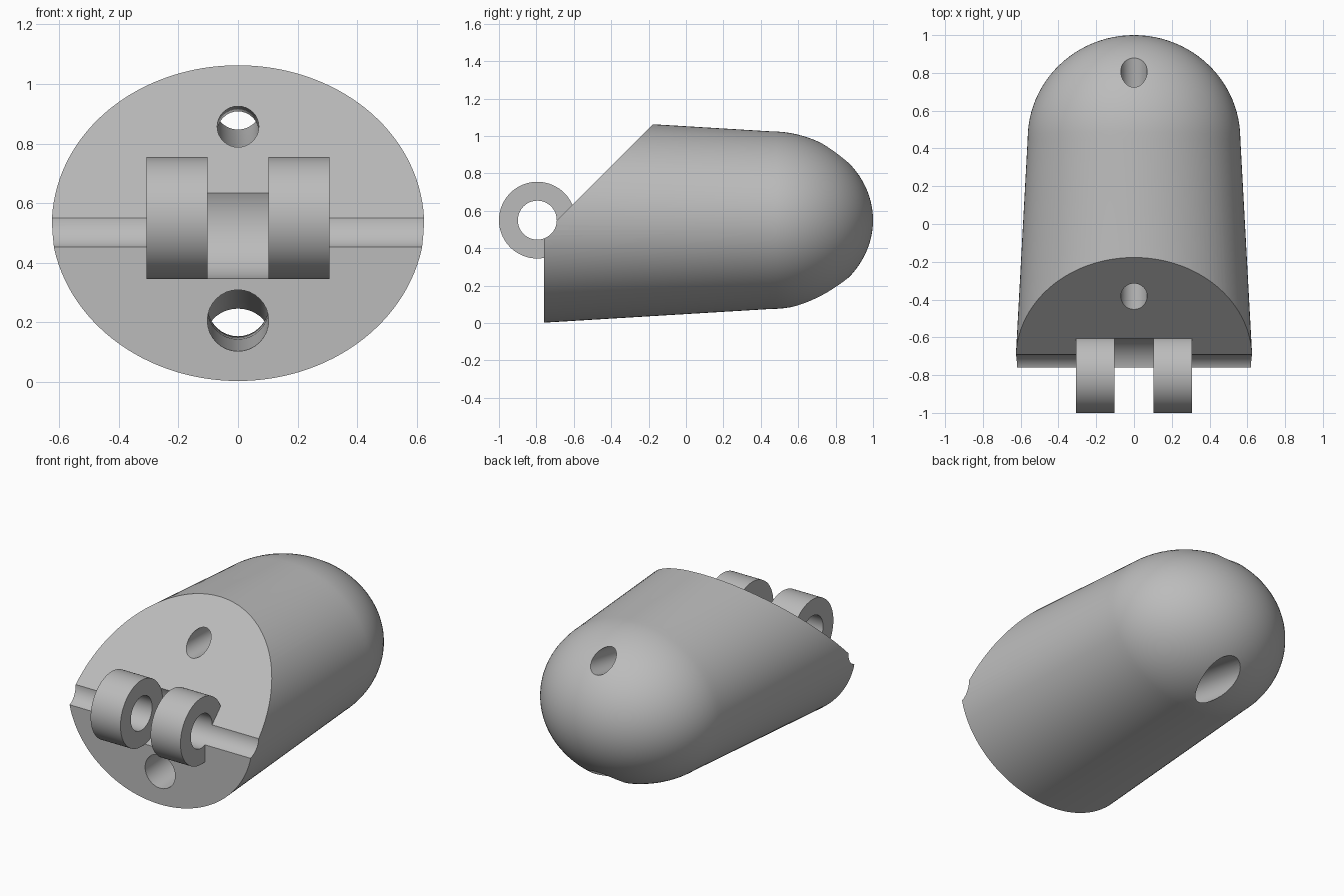
import bpy, bmesh, math
from mathutils import Matrix

if "Cube" in bpy.data.objects:
    bpy.data.objects.remove(bpy.data.objects["Cube"], do_unlink=True)

AXIS_Z = 0.55        # height of body centre line and hinge axis
HINGE_Y = -0.795

grey = bpy.data.materials.new("light grey")
grey.use_nodes = True
grey.diffuse_color = (0.5, 0.5, 0.5, 1)
grey.node_tree.nodes["Principled BSDF"].inputs["Base Color"].default_value = (0.5, 0.5, 0.5, 1)


def finish(name, bm):
    bmesh.ops.recalc_face_normals(bm, faces=bm.faces)
    mesh = bpy.data.meshes.new(name)
    bm.to_mesh(mesh)
    bm.free()
    mesh.materials.append(grey)
    obj = bpy.data.objects.new(name, mesh)
    bpy.context.collection.objects.link(obj)
    return obj


def cross_cylinder(name, radius, half_width):
    """Cylinder along x on the hinge axis."""
    bm = bmesh.new()
    place = Matrix.Translation((0, HINGE_Y, AXIS_Z)) @ Matrix.Rotation(math.pi / 2, 4, 'Y')
    bmesh.ops.create_cone(bm, cap_ends=True, segments=96, radius1=radius, radius2=radius,
                          depth=2 * half_width, matrix=place)
    return finish(name, bm)


def prism(name, profile, half_width):
    """Profile of (y, z) points extruded along x."""
    bm = bmesh.new()
    face = bm.faces.new([bm.verts.new((-half_width, y, z)) for y, z in profile])
    new = bmesh.ops.extrude_face_region(bm, geom=[face])["geom"]
    bmesh.ops.translate(bm, vec=(2 * half_width, 0, 0),
                        verts=[v for v in new if isinstance(v, bmesh.types.BMVert)])
    return finish(name, bm)


def tube(name, path, radius):
    """Round solid swept along a path of (y, z) points."""
    curve = bpy.data.curves.new(name, 'CURVE')
    curve.dimensions = '3D'
    curve.bevel_depth = radius
    curve.bevel_resolution = 14
    curve.use_fill_caps = True
    spline = curve.splines.new('POLY')
    spline.points.add(len(path) - 1)
    for point, (y, z) in zip(spline.points, path):
        point.co = (0, y, z, 1)
    temp = bpy.data.objects.new(name + "_path", curve)
    bpy.context.collection.objects.link(temp)
    bm = bmesh.new()
    bm.from_mesh(temp.to_mesh())
    temp.to_mesh_clear()
    bpy.data.objects.remove(temp, do_unlink=True)
    bmesh.ops.remove_doubles(bm, verts=bm.verts, dist=0.0001)
    return finish(name, bm)


def combine(target, tool, operation):
    mod = target.modifiers.new(tool.name, 'BOOLEAN')
    mod.operation = operation
    mod.solver = 'EXACT'
    mod.object = tool
    bpy.context.view_layer.objects.active = target
    bpy.ops.object.modifier_apply(modifier=mod.name)
    bpy.data.objects.remove(tool, do_unlink=True)


# Tapered oval body with a domed back
SIDES, DOME_Y, DOME_LEN = 128, 0.45, 0.55
sections = [(-0.76, 0.629, 0.548)]
for i in range(24):
    a = math.pi / 2 * i / 24
    sections.append((DOME_Y + DOME_LEN * math.sin(a), 0.563 * math.cos(a), 0.475 * math.cos(a)))
bm = bmesh.new()
rings = []
for y, rx, rz in sections:
    angles = [2 * math.pi * k / SIDES for k in range(SIDES)]
    rings.append([bm.verts.new((rx * math.cos(t), y, AXIS_Z + rz * math.sin(t))) for t in angles])
for r0, r1 in zip(rings, rings[1:]):
    for k in range(SIDES):
        n = (k + 1) % SIDES
        bm.faces.new((r0[k], r0[n], r1[n], r1[k]))
tip = bm.verts.new((0, DOME_Y + DOME_LEN, AXIS_Z))
for k in range(SIDES):
    bm.faces.new((rings[-1][k], rings[-1][(k + 1) % SIDES], tip))
bm.faces.new(rings[0])
body = finish("hinged_body", bm)

# Sloped upper front
combine(body, prism("slope_cutter", [(-0.79, 0.45), (0.21, 1.45), (-1.2, 1.45), (-1.2, 0.45)], 1), 'DIFFERENCE')

# Hinge knuckles, the gap between them and the pin bore
combine(body, cross_cylinder("knuckles", 0.205, 0.307), 'UNION')
combine(body, cross_cylinder("gap_cutter", 0.2065, 0.103), 'DIFFERENCE')
combine(body, cross_cylinder("bore_cutter", 0.104, 1), 'DIFFERENCE')

# Bent cord holes through the body
upper = [(-0.8, 0.862), (-0.38, 0.857), (0.3, 0.838), (0.5, 0.852), (0.805, 0.905), (1.1, 0.957)]
lower = [(-1.1, 0.195), (-0.76, 0.205), (-0.2, 0.245), (0.13, 0.255), (0.4, 0.216), (0.72, 0.165), (1.1, 0.105)]
combine(body, tube("upper_hole_cutter", upper, 0.07), 'DIFFERENCE')
combine(body, tube("lower_hole_cutter", lower, 0.103), 'DIFFERENCE')

# Smooth shading with crisp rims
bpy.ops.object.select_all(action='DESELECT')
body.select_set(True)
bpy.context.view_layer.objects.active = body
bpy.ops.object.shade_smooth_by_angle(angle=math.radians(30))
